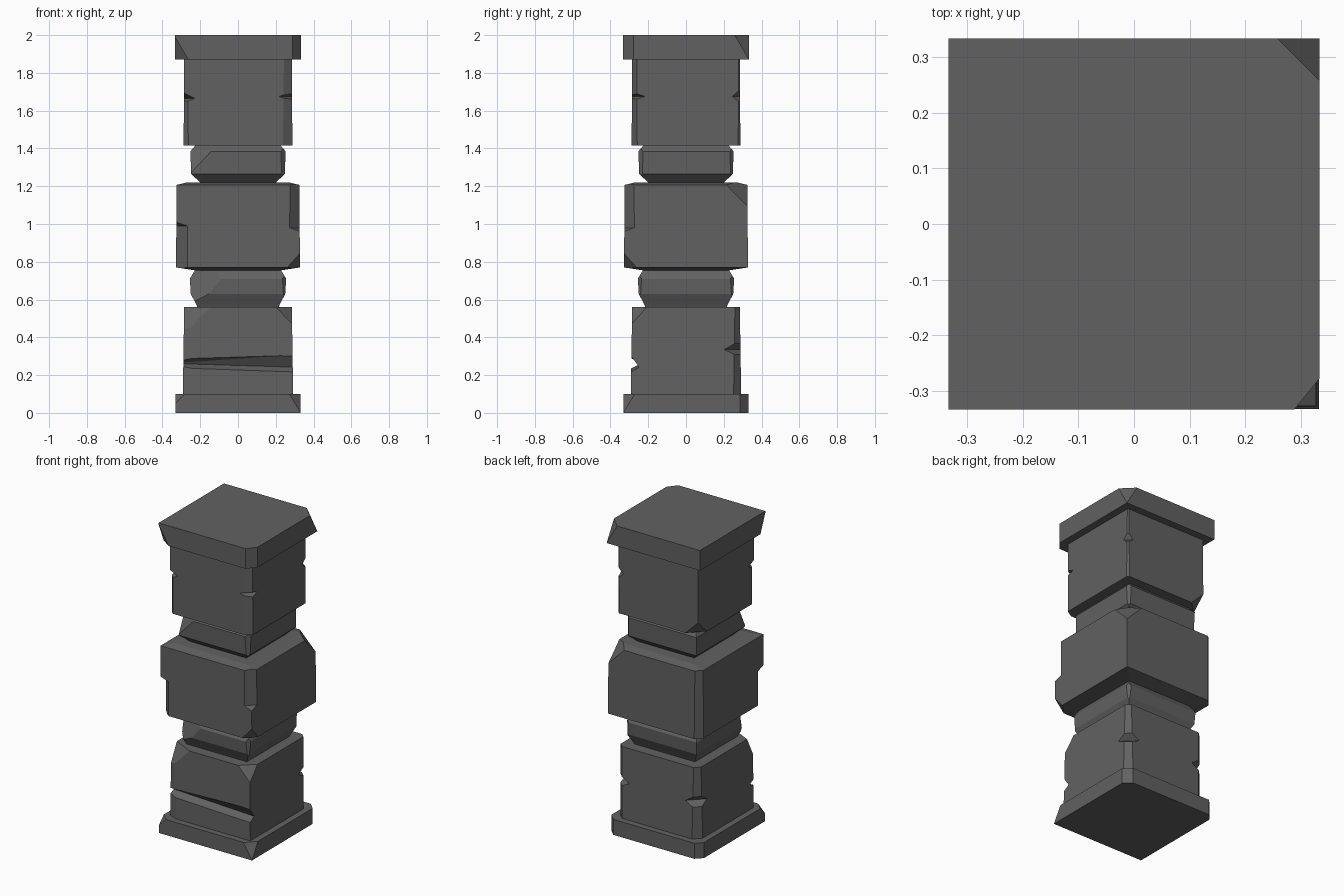
import bpy, bmesh
from mathutils import Vector as V

if "Cube" in bpy.data.objects:
    bpy.data.objects.remove(bpy.data.objects["Cube"])

stone = bpy.data.materials.new("dark_stone")
stone.diffuse_color = (.12, .12, .12, 1)
stone.use_nodes = True
stone.node_tree.nodes["Principled BSDF"].inputs["Base Color"].default_value = stone.diffuse_color


def block(name, rings, chips=()):
    """Square stacked block from (z, half width) rings; chips are planar corner breaks.
    chip = (sx, sy, end, a, b, c): lengths cut along x, y, z at the top (1), bottom (-1)
    or along the whole vertical edge (0)."""
    bm = bmesh.new()
    loops = [[bm.verts.new((sx * h, sy * h, z)) for sx, sy in
              ((-1, -1), (1, -1), (1, 1), (-1, 1))] for z, h in rings]
    for lo, hi in zip(loops, loops[1:]):
        for i in range(4):
            j = (i + 1) % 4
            bm.faces.new((lo[i], lo[j], hi[j], hi[i]))
    bm.faces.new(loops[0][::-1])
    bm.faces.new(loops[-1])
    h = max(r[1] for r in rings)
    for sx, sy, end, a, b, c in chips:
        z = rings[0][0] if end < 0 else rings[-1][0]
        co = V((sx * (h - a), sy * h, z))
        no = V((sx / a, sy / b, end / c)).normalized()
        cut = bmesh.ops.bisect_plane(bm, geom=bm.verts[:] + bm.edges[:] + bm.faces[:],
                                     plane_co=co, plane_no=no, clear_outer=True)
        edges = [e for e in cut['geom_cut'] if isinstance(e, bmesh.types.BMEdge)]
        if edges:
            bmesh.ops.contextual_create(bm, geom=edges)
    bmesh.ops.recalc_face_normals(bm, faces=bm.faces[:])
    me = bpy.data.meshes.new(name)
    bm.to_mesh(me)
    bm.free()
    me.materials.append(stone)
    ob = bpy.data.objects.new(name, me)
    bpy.context.collection.objects.link(ob)
    return ob


def carve(ob, points):
    """Subtract the convex hull of the points."""
    bm = bmesh.new()
    for p in points:
        bm.verts.new(p)
    bmesh.ops.convex_hull(bm, input=bm.verts[:])
    bmesh.ops.recalc_face_normals(bm, faces=bm.faces[:])
    me = bpy.data.meshes.new("cutter")
    bm.to_mesh(me)
    bm.free()
    me.materials.append(stone)
    cutter = bpy.data.objects.new("cutter", me)
    cutter.hide_render = True
    bpy.context.collection.objects.link(cutter)
    mod = ob.modifiers.new("carve", 'BOOLEAN')
    mod.operation, mod.solver, mod.object = 'DIFFERENCE', 'EXACT', cutter
    bpy.context.view_layer.objects.active = ob
    bpy.ops.object.modifier_apply(modifier=mod.name)
    bpy.data.objects.remove(cutter)


def corner_notch(ob, sx, sy, h, z, reach, up, down):
    """V-shaped nick across a vertical edge; reach is how far it runs along each side."""
    mid = V((sx * (h - reach / 2), sy * (h - reach / 2), z))
    t, out = V((sx, -sy, 0)) * 0.3, V((sx, sy, 0)) * reach / 2
    carve(ob, [mid + t * s + o for s in (-1, 1)
               for o in (V(), out + V((0, 0, up)), out - V((0, 0, down)))])


def corner_break(ob, sx, sy, h, a, z0, z1, lip0=0, lip1=0):
    """Chamfer only part of a vertical edge, with sloping ends."""
    e = 0.03
    pts = []
    for z, lip in ((z0, -lip0), (z1, lip1)):
        pts += [V((sx * (h - a - e), sy * (h + e), z)), V((sx * (h + e), sy * (h - a - e), z)),
                V((sx * (h + e), sy * (h + e), z + lip))]
    carve(ob, pts)


# Base slab
block("base_slab", [(0, .332), (.10, .332)],
      [(1, -1, 1, .06, .06, .10), (-1, -1, 1, .05, .05, .05),
       (1, 1, 0, .045, .045, 1), (-1, 1, 0, .04, .04, 1)])

# Lower block with front groove and nicked corners
lower = block("lower_block", [(.10, .292), (.56, .285)],
              [(1, -1, 1, .10, .09, .10), (-1, -1, 0, .055, .02, 1),
               (-1, -1, 1, .16, .08, .16), (1, 1, 0, .04, .04, 1), (-1, 1, 0, .045, .045, 1)])
carve(lower, [(-.36, -.24, .262), (.36, -.25, .24), (-.36, -.30, .29), (.36, -.30, .312),
              (-.36, -.30, .235), (.36, -.30, .21)])
corner_notch(lower, 1, 1, .288, .335, .085, .05, .04)
corner_notch(lower, -1, 1, .288, .335, .09, .06, .05)

# Lower neck
block("lower_neck", [(.56, .215), (.575, .222), (.63, .25), (.71, .255), (.76, .225)],
      [(-1, -1, 1, .20, .08, .30), (1, -1, 0, .02, .02, 1), (1, 1, 0, .02, .02, 1)])

# Middle block with broken edges
middle = block("middle_block", [(.755, .23), (.77, .328), (1.207, .325), (1.22, .27)],
               [(1, 1, 1, .13, .13, .13), (1, -1, -1, .08, .08, .09),
                (-1, 1, 0, .04, .04, 1)])
corner_break(middle, 1, -1, .325, .05, .98, 1.3, .04)
corner_break(middle, -1, -1, .325, .055, .7, .99, 0, .04)

# Upper neck
block("upper_neck", [(1.22, .20), (1.265, .248), (1.385, .252), (1.42, .222)],
      [(-1, -1, 1, .14, .08, .16), (1, -1, 0, .025, .025, 1), (1, 1, 0, .02, .02, 1)])

# Upper block with nicked corners
upper = block("upper_block", [(1.415, .288), (1.87, .285)],
              [(1, -1, 0, .05, .03, 1), (-1, 1, -1, .09, .09, .09), (1, 1, 0, .012, .012, 1)])
corner_break(upper, -1, -1, .288, .025, 1.3, 1.66)
corner_notch(upper, 1, -1, .288, 1.675, .075, .025, .025)
corner_notch(upper, -1, -1, .288, 1.665, .06, .03, .025)
corner_notch(upper, 1, 1, .288, 1.675, .045, .04, .035)

# Cap slab
block("cap_slab", [(1.87, .333), (2.0, .333)],
      [(1, 1, 1, .075, .075, .13), (1, -1, 0, .045, .055, 1),
       (-1, -1, -1, .07, .05, .12)])
